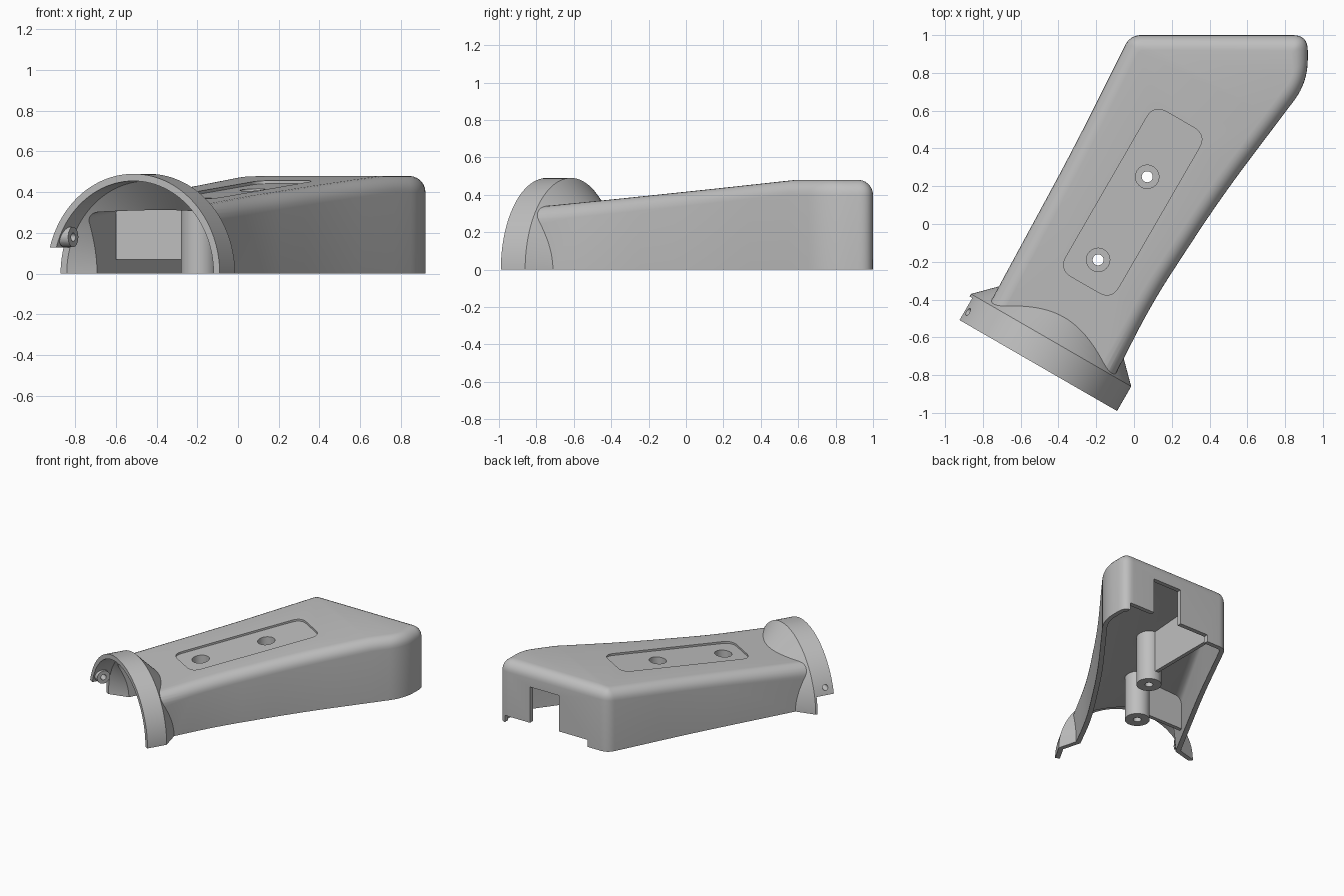
import bpy, bmesh
from math import sin, cos, pi, radians
from mathutils import Vector, Matrix

cube = bpy.data.objects.get("Cube")
if cube:
    bpy.data.objects.remove(cube)

grey = bpy.data.materials.new("plain grey")
grey.use_nodes = True
grey.diffuse_color = (0.52, 0.52, 0.52, 1)
grey.node_tree.nodes["Principled BSDF"].inputs["Base Color"].default_value = (0.52, 0.52, 0.52, 1)

# Collar frame: x across the collar, y along its axis
FRAME = Matrix.Translation((-0.514, -0.745, 0)) @ Matrix.Rotation(radians(-30), 4, 'Z')
TO_LOCAL = FRAME.inverted()
TOP, KNEE, SLOPE = 0.48, 1.76, 0.088


def loft(name, rings, follow_slope=False):
    """Solid through matching rings; optionally lowered along the sloping top."""
    bm = bmesh.new()
    loops = [[bm.verts.new(p) for p in ring] for ring in rings]
    n = len(loops[0])
    for a, b in zip(loops, loops[1:]):
        for i in range(n):
            j = (i + 1) % n
            bm.faces.new((a[i], a[j], b[j], b[i]))
    bm.faces.new(loops[0][::-1])
    bm.faces.new(loops[-1])
    if follow_slope:
        geom = bm.verts[:] + bm.edges[:] + bm.faces[:]
        bmesh.ops.bisect_plane(bm, geom=geom, dist=1e-5,
                               plane_co=FRAME @ Vector((0, KNEE, 0)),
                               plane_no=FRAME.to_3x3() @ Vector((0, 1, 0)))
        for v in bm.verts:
            if v.co.z > 0.2:
                v.co.z -= SLOPE * max(0, KNEE - (TO_LOCAL @ v.co).y)
    if bm.calc_volume(signed=True) < 0:
        bmesh.ops.reverse_faces(bm, faces=bm.faces)
    mesh = bpy.data.meshes.new(name)
    bm.to_mesh(mesh)
    bm.free()
    mesh.materials.append(grey)
    ob = bpy.data.objects.new(name, mesh)
    bpy.context.collection.objects.link(ob)
    return ob


def inset_round(points, off, seg=8):
    """Inset a counter-clockwise outline and round each corner."""
    out, n = [], len(points)
    pos = [Vector(p[:2]) for p in points]
    moved = []
    for i in range(n):
        d1 = (pos[i] - pos[i - 1]).normalized()
        d2 = (pos[(i + 1) % n] - pos[i]).normalized()
        n1, n2 = Vector((-d1.y, d1.x)), Vector((-d2.y, d2.x))
        moved.append(pos[i] + (n1 + n2) * off / (1 + n1.dot(n2)))
    for i, p in enumerate(moved):
        r = points[i][2]
        if r == 0:
            out.append(p)
            continue
        r = max(0.02, r - off)
        a = p + (moved[i - 1] - p).normalized() * r
        b = p + (moved[(i + 1) % n] - p).normalized() * r
        for k in range(seg + 1):
            t = k / seg
            out.append(a * (1 - t) ** 2 + p * 2 * t * (1 - t) + b * t * t)
    return out


def prism(name, points, levels):
    return loft(name, [[(p.x, p.y, z) for p in inset_round(points, off)]
                       for off, z in levels], True)


def lathe(name, profile, n=128):
    return loft(name, [[FRAME @ Vector((r * cos(2 * pi * (i + 0.5) / n), v,
                                        r * sin(2 * pi * (i + 0.5) / n)))
                        for i in range(n)] for r, v in profile])


def box(name, lo, hi, mat=Matrix()):
    corners = [(lo[0], lo[1]), (hi[0], lo[1]), (hi[0], hi[1]), (lo[0], hi[1])]
    return loft(name, [[mat @ Vector((x, y, z)) for x, y in corners] for z in (lo[2], hi[2])])


def post(name, x, y, r, z0, z1, n=32):
    circle = [(x + r * cos(2 * pi * i / n), y + r * sin(2 * pi * i / n), 0) for i in range(n)]
    return prism(name, circle, [(0, z0), (0, z1)])


def cross_tube(name, r, x0, x1, n=24):
    return loft(name, [[FRAME @ Vector((x, 0.06 + r * cos(2 * pi * i / n),
                                        0.18 + r * sin(2 * pi * i / n)))
                        for i in range(n)] for x in (x0, x1)])


def combine(target, other, op):
    mod = target.modifiers.new(op, 'BOOLEAN')
    mod.operation, mod.solver, mod.object = op, 'EXACT', other
    other.hide_render = True
    bpy.context.view_layer.objects.active = target
    bpy.ops.object.modifier_apply(modifier=mod.name)
    bpy.data.objects.remove(other)


def fillet(off, r, top, base):
    return [(off, base)] + [(off + r * (1 - cos(k * pi / 12)), top - r + r * sin(k * pi / 12))
                            for k in range(7)]


# Main housing with rounded top edges, overlong below until trimmed
outline = [(-0.80, -0.487, 0), (-0.136, -0.871, 0), (0.10, -0.41, 0.2), (0.46, 0.14, 0.25),
           (0.92, 0.75, 0.12), (0.92, 1.0, 0.08), (-0.02, 1.0, 0.06), (-0.32, 0.4, 0.25)]
housing = prism("housing", outline, fillet(0, 0.08, TOP, -0.2))

# Round collar with its tapering shoulder, then hollow everything out
combine(housing, lathe("collar", [(0.49, 0), (0.49, 0.15), (0.28, 0.36)]), 'UNION')
cavity = prism("cavity", outline, fillet(0.035, 0.05, TOP - 0.037, -0.7))
combine(cavity, lathe("collar_bore", [(0.455, -0.05), (0.455, 0.135), (0.28, 0.31)]), 'UNION')
combine(housing, cavity, 'DIFFERENCE')
combine(housing, box("bottom_trim", (-2, -2, -1), (2, 2, 0)), 'DIFFERENCE')

# Screw posts and stiffening ribs below the top
screws = [(-0.19, -0.19), (0.07, 0.25)]
for x, y in screws:
    combine(housing, post("screw_post", x, y, 0.09, 0.002, TOP - 0.02), 'UNION')
ribs = [(-0.6, -0.205, -0.19, -0.175), (0.055, 0.25, 0.085, 0.968)]
for x0, y0, x1, y1 in ribs:
    rect = [(x0, y0, 0), (x1, y0, 0), (x1, y1, 0), (x0, y1, 0)]
    combine(housing, prism("rib", rect, [(0, 0.07), (0, TOP - 0.022)]), 'UNION')

# Shallow label recess and the counterbored screw holes
panel = []
for u, v in ((-0.152, 0.495), (0.17, 0.495), (0.17, 1.503), (-0.152, 1.503)):
    p = FRAME @ Vector((u, v, 0))
    panel.append((p.x, p.y, 0.08))
combine(housing, prism("recess", panel, [(0, TOP - 0.015), (0, TOP + 0.1)]), 'DIFFERENCE')
for x, y in screws:
    combine(housing, post("counterbore", x, y, 0.062, TOP - 0.1, TOP + 0.12), 'DIFFERENCE')
    combine(housing, post("screw_hole", x, y, 0.029, -0.1, TOP + 0.13), 'DIFFERENCE')

# Stepped openings in the back wall
combine(housing, box("low_opening", (0.15, 0.93, -0.1), (0.87, 1.1, 0.055)), 'DIFFERENCE')
combine(housing, box("tall_opening", (0.40, 0.93, -0.12), (0.65, 1.12, 0.335)), 'DIFFERENCE')

# Collar side notch and cross screw lug
combine(housing, box("collar_notch", (-0.6, -0.1, -0.1), (-0.3, 0.135, 0.128), FRAME), 'DIFFERENCE')
combine(housing, cross_tube("lug", 0.05, -0.428, -0.375), 'UNION')
combine(housing, cross_tube("lug_hole", 0.021, -0.6, -0.3), 'DIFFERENCE')

# Smooth curved areas, keep the edges crisp
bpy.ops.object.select_all(action='DESELECT')
housing.select_set(True)
bpy.context.view_layer.objects.active = housing
bpy.ops.object.shade_smooth_by_angle(angle=radians(30))
